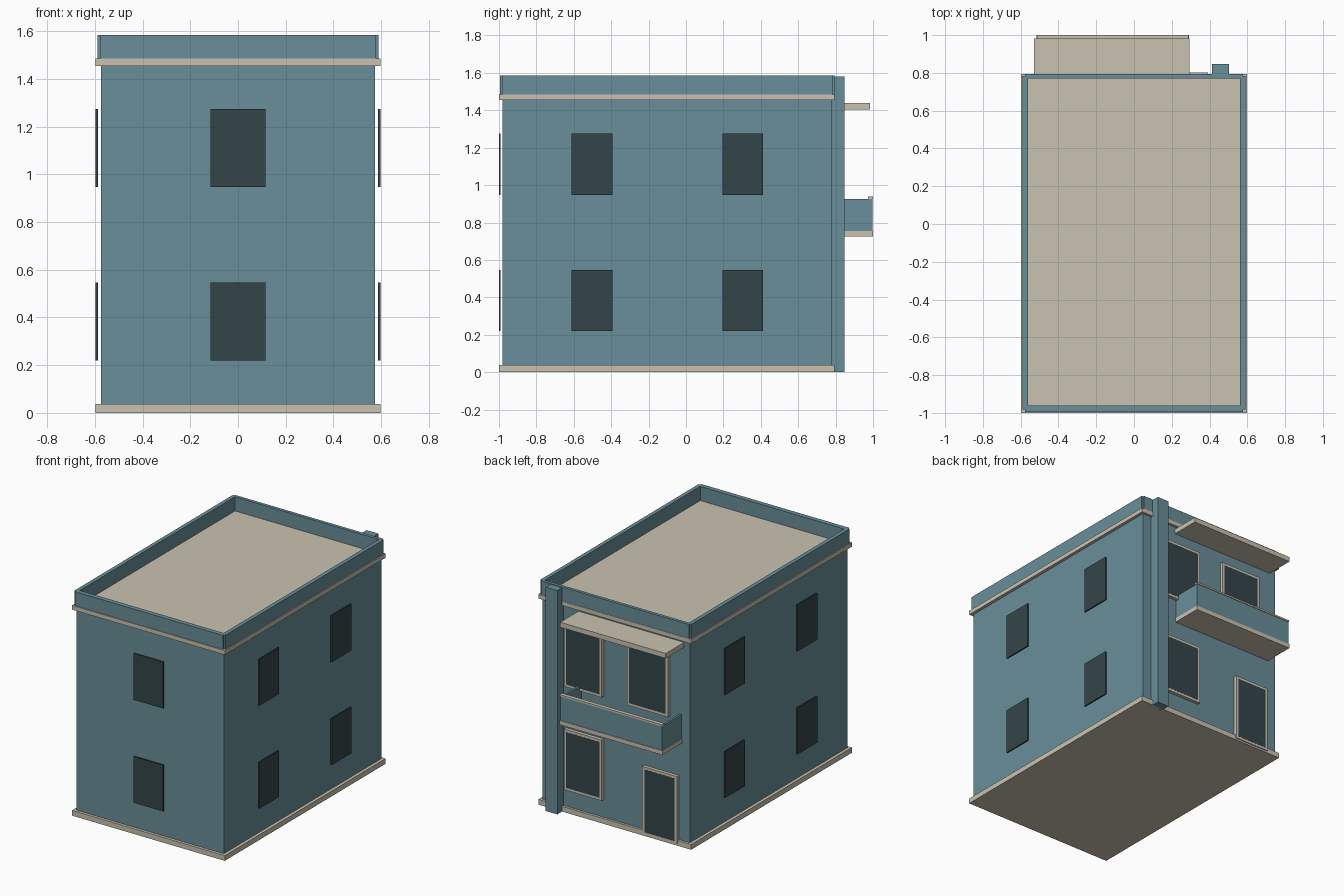
import bpy
import bmesh

if "Cube" in bpy.data.objects:
    bpy.data.objects.remove(bpy.data.objects["Cube"])


def material(name, rgb):
    m = bpy.data.materials.new(name)
    m.diffuse_color = (*rgb, 1.0)
    m.use_nodes = True
    m.node_tree.nodes["Principled BSDF"].inputs["Base Color"].default_value = m.diffuse_color
    return m


TEAL = material("teal_wall", (0.142, 0.272, 0.320))
BEIGE = material("beige_trim", (0.590, 0.540, 0.445))
DARK = material("dark_glass", (0.034, 0.060, 0.067))


def boxes(name, mat, extents):
    """One object made of boxes, each given as (x0, x1, y0, y1, z0, z1)."""
    bm = bmesh.new()
    for x0, x1, y0, y1, z0, z1 in extents:
        verts = bmesh.ops.create_cube(bm, size=1.0)["verts"]
        for v in verts:
            v.co.x = x1 if v.co.x > 0 else x0
            v.co.y = y1 if v.co.y > 0 else y0
            v.co.z = z1 if v.co.z > 0 else z0
    mesh = bpy.data.meshes.new(name)
    bm.to_mesh(mesh)
    bm.free()
    mesh.materials.append(mat)
    obj = bpy.data.objects.new(name, mesh)
    bpy.context.collection.objects.link(obj)
    return obj


def frame(name, x0, x1, z0, z1, w=0.018, y0=0.772, y1=0.802):
    """Rectangular surround on the back wall, around the given opening."""
    boxes(name, BEIGE, [
        (x0 - w, x0, y0, y1, z0 - w, z1 + w),
        (x1, x1 + w, y0, y1, z0 - w, z1 + w),
        (x0, x1, y0, y1, z1, z1 + w),
        (x0, x1, y0, y1, z0 - w, z0),
    ])


# Main volume with base and cornice bands
boxes("main_body", TEAL, [(-0.575, 0.575, -0.98, 0.778, 0.02, 1.465)])
boxes("base_band", BEIGE, [(-0.597, 0.597, -1.0, 0.795, 0.0, 0.037)])
boxes("cornice_and_roof", BEIGE, [(-0.597, 0.597, -1.0, 0.795, 1.455, 1.485)])

# Parapet walls, leaving small notched corners
walls = []
for s in (-1, 1):
    xs = sorted((s * 0.562, s * 0.59))
    walls.append((*xs, -0.983, 0.783, 1.48, 1.585))
for ys in ((-0.995, -0.962), (0.77, 0.793)):
    walls.append((-0.578, 0.578, *ys, 1.48, 1.585))
boxes("parapet", TEAL, walls)

# Window plates on the front and both sides
LEVELS = ((0.22, 0.547), (0.947, 1.275))
boxes("front_windows", DARK,
      [(-0.115, 0.115, -1.0, -0.992, *z) for z in LEVELS])
for side, s in (("left", -1), ("right", 1)):
    xs = sorted((s * 0.588, s * 0.597))
    boxes(side + "_windows", DARK,
          [(*xs, *y, *z) for y in ((-0.612, -0.393), (0.195, 0.413))
           for z in LEVELS])

# Back windows and door with surrounds
openings = {
    "lower_back_window": (0.115, 0.375, 0.18, 0.573),
    "upper_back_window": (0.115, 0.375, 0.91, 1.303),
    "balcony_window": (-0.403, -0.117, 0.91, 1.303),
    "back_door": (-0.472, -0.237, 0.03, 0.473),
}
for name, (x0, x1, z0, z1) in openings.items():
    frame(name + "_frame", x0, x1, z0, z1)
    boxes(name, DARK, [(x0, x1, 0.794, 0.803, z0, z1)])

# Back pillar
boxes("back_pillar", TEAL, [(0.412, 0.503, 0.77, 0.848, 0.0, 1.58)])

# Balcony: slab, thin walls and front cap
boxes("balcony_slab", BEIGE, [(-0.515, 0.29, 0.77, 1.0, 0.725, 0.755)])
boxes("balcony_walls", TEAL, [
    (-0.51, 0.285, 0.98, 0.996, 0.755, 0.926),
    (-0.51, -0.495, 0.77, 0.98, 0.755, 0.926),
    (0.27, 0.285, 0.77, 0.98, 0.755, 0.926),
])
boxes("balcony_cap", BEIGE, [(-0.513, 0.288, 0.973, 1.0, 0.926, 0.938)])

# Canopy over the balcony
boxes("canopy", BEIGE, [(-0.53, 0.295, 0.77, 0.983, 1.405, 1.44)])
